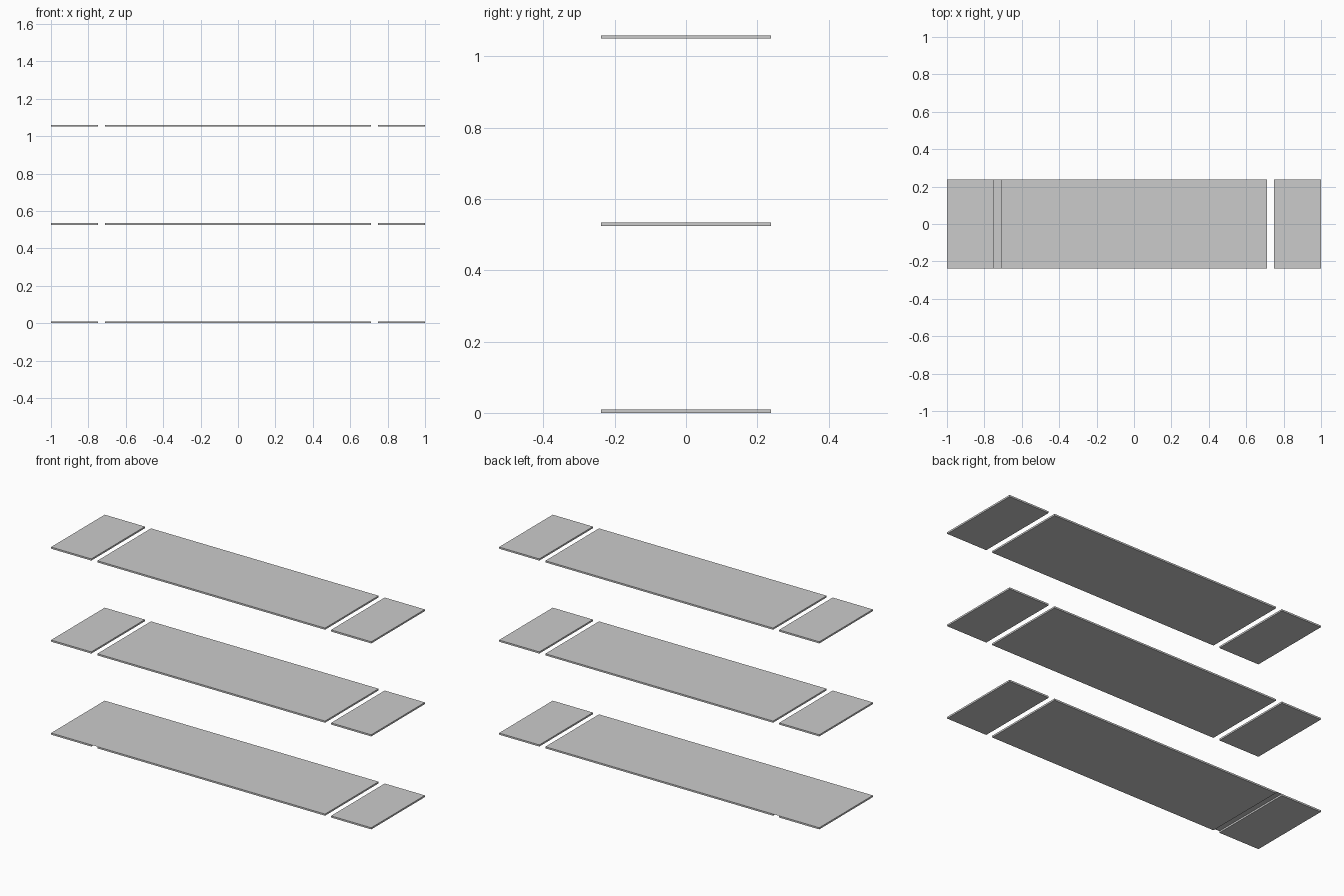
import bpy
import bmesh

if "Cube" in bpy.data.objects:
    bpy.data.objects.remove(bpy.data.objects["Cube"])

HALF_DEPTH = 0.239
THICK = 0.0095
SPACING = 0.525
END, END_IN, MID = 1.0, 0.749, 0.711


def add_slab(bm, x0, x1, z, top=True):
    """Rectangular slab; returns its four top corners."""
    y, t = HALF_DEPTH, THICK
    ring = [(x0, -y), (x1, -y), (x1, y), (x0, y)]
    lo = [bm.verts.new((a, b, z)) for a, b in ring]
    hi = [bm.verts.new((a, b, z + t)) for a, b in ring]
    bm.faces.new(lo[::-1])
    for i in range(4):
        j = (i + 1) % 4
        bm.faces.new((lo[i], lo[j], hi[j], hi[i]))
    if top:
        bm.faces.new(hi)
    return hi


def finish(bm, name):
    mesh = bpy.data.meshes.new(name)
    bm.to_mesh(mesh)
    bm.free()
    bpy.context.collection.objects.link(bpy.data.objects.new(name, mesh))


def slab(name, x0, x1, z):
    bm = bmesh.new()
    add_slab(bm, x0, x1, z)
    finish(bm, name)


# Separate boards: a long middle board with a short one at each end
for level, label in enumerate(("lower", "middle", "upper")):
    z = level * SPACING
    slab(label + "_right_board", END_IN, END, z)
    if level > 0:
        slab(label + "_left_board", -END, -END_IN, z)
        slab(label + "_centre_board", -MID, MID, z)

# Lower left and centre boards share one top sheet that bridges the gap
bm = bmesh.new()
a = add_slab(bm, -END, -END_IN, 0, top=False)
b = add_slab(bm, -MID, MID, 0, top=False)
bm.faces.new((a[0], a[1], a[2], a[3]))
bm.faces.new((a[1], b[0], b[3], a[2]))
bm.faces.new((b[0], b[1], b[2], b[3]))
finish(bm, "lower_joined_board")
